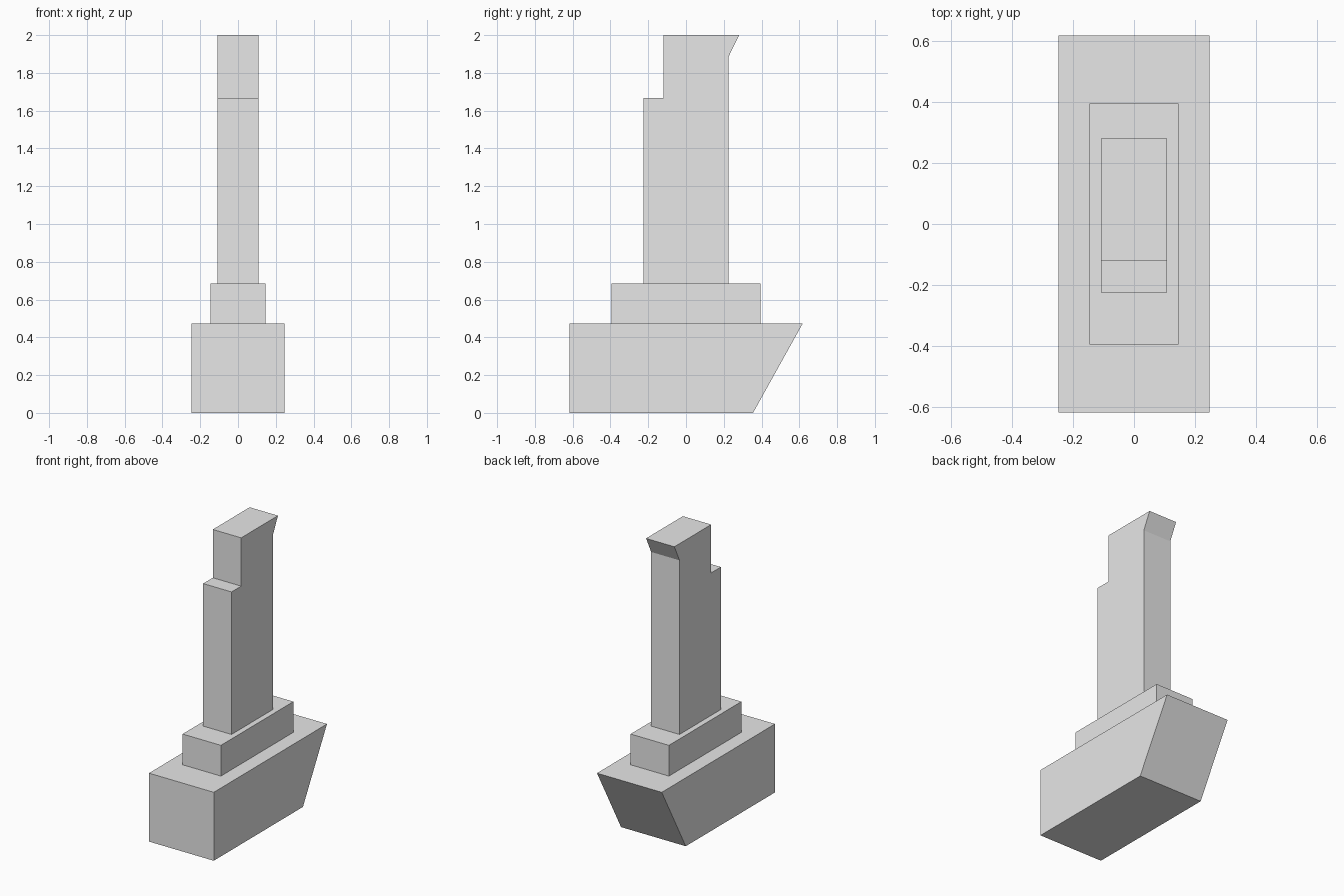
import bpy
import bmesh

default_cube = bpy.data.objects.get("Cube")
if default_cube:
    bpy.data.objects.remove(default_cube, do_unlink=True)

grey = bpy.data.materials.new("light_grey")
grey.use_nodes = True
grey.diffuse_color = (0.8, 0.8, 0.8, 1)
grey.node_tree.nodes["Principled BSDF"].inputs["Base Color"].default_value = grey.diffuse_color


def extrude_profile(name, profile, half_width):
    """Extrude a side profile of (y, z) points evenly across x."""
    bm = bmesh.new()
    side = bm.faces.new([bm.verts.new((-half_width, y, z)) for y, z in profile])
    result = bmesh.ops.extrude_face_region(bm, geom=[side])
    moved = [v for v in result["geom"] if isinstance(v, bmesh.types.BMVert)]
    bmesh.ops.translate(bm, verts=moved, vec=(2 * half_width, 0, 0))
    bmesh.ops.recalc_face_normals(bm, faces=bm.faces)
    mesh = bpy.data.meshes.new(name)
    bm.to_mesh(mesh)
    bm.free()
    mesh.materials.append(grey)
    obj = bpy.data.objects.new(name, mesh)
    bpy.context.collection.objects.link(obj)
    return obj


# Base block with a sloping back
extrude_profile("base", [(-0.617, 0), (0.355, 0), (0.617, 0.472), (-0.617, 0.472)], 0.247)

# Plinth between base and tower
extrude_profile("plinth", [(-0.395, 0.472), (0.395, 0.472), (0.395, 0.684), (-0.395, 0.684)], 0.146)

# Tower with a front step and a flared lip at the top of the back
extrude_profile("tower", [
    (-0.225, 0.684), (0.225, 0.684), (0.225, 1.885), (0.281, 2),
    (-0.12, 2), (-0.12, 1.667), (-0.225, 1.667),
], 0.108)
